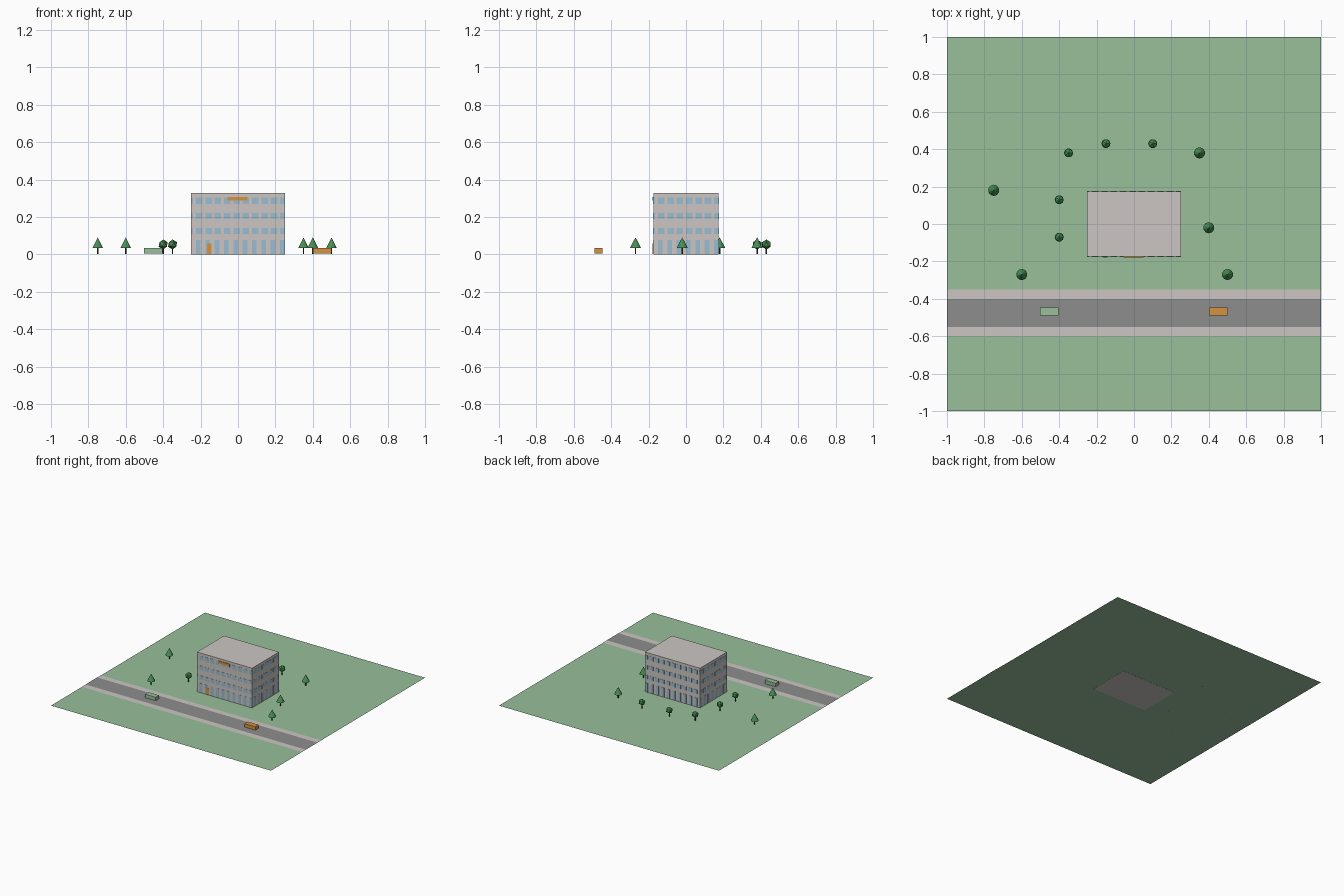
import bpy, bmesh, math
from mathutils import Matrix

if "Cube" in bpy.data.objects:
    bpy.data.objects.remove(bpy.data.objects["Cube"])


def material(name, r, g, b):
    # sRGB bytes to linear diffuse colour
    lin = [((c / 255 + 0.055) / 1.055) ** 2.4 for c in (r, g, b)]
    m = bpy.data.materials.new(name)
    m.diffuse_color = (*lin, 1)
    m.use_nodes = True
    m.node_tree.nodes["Principled BSDF"].inputs["Base Color"].default_value = m.diffuse_color
    return m


GRASS = material("grass green", 152, 192, 154)
STONE = material("pale stone", 204, 198, 194)
ASPHALT = material("asphalt grey", 141, 141, 141)
GLASS = material("window blue", 155, 190, 209)
ORANGE = material("orange", 212, 148, 62)
LEAF = material("leaf green", 72, 142, 84)
BARK = material("dark bark", 62, 54, 46)


def finish(name, bm, mats):
    me = bpy.data.meshes.new(name)
    bm.to_mesh(me)
    bm.free()
    for m in mats:
        me.materials.append(m)
    ob = bpy.data.objects.new(name, me)
    bpy.context.collection.objects.link(ob)
    return ob


def add_box(bm, x0, x1, y0, y1, z0, z1):
    mat = Matrix.Translation(((x0 + x1) / 2, (y0 + y1) / 2, (z0 + z1) / 2))
    mat = mat @ Matrix.Diagonal((x1 - x0, y1 - y0, z1 - z0, 1))
    bmesh.ops.create_cube(bm, size=1, matrix=mat)


def box(name, mat, *dims):
    bm = bmesh.new()
    add_box(bm, *dims)
    return finish(name, bm, [mat])


def sheet(name, mat, y0, y1, z):
    bm = bmesh.new()
    bm.faces.new([bm.verts.new((x, y, z)) for x, y in
                  ((-1, y0), (1, y0), (1, y1), (-1, y1))])
    return finish(name, bm, [mat])


# Ground, pavements and road
sheet("lawn", GRASS, -1, 1, 0.001)
sheet("pavement_far", STONE, -0.4, -0.35, 0.002)
sheet("pavement_near", STONE, -0.6, -0.55, 0.002)
sheet("road", ASPHALT, -0.55, -0.4, 0.003)

# Building block
HX, HY, OUT = 0.25, 0.175, 0.0015
box("building", STONE, -HX, HX, -HY, HY, 0, 0.327)

# Window plates: (bottom, top, width) for each floor, repeated along each wall
FLOORS = [(0.002, 0.078, 0.025), (0.11, 0.142, 0.035),
          (0.19, 0.222, 0.035), (0.27, 0.305, 0.035)]
bm = bmesh.new()
for z0, z1, width in FLOORS:
    for half, along_x in ((HX, True), (HY, False)):
        for i in range(-1, round(half * 2 / 0.05)):
            a = -half + 0.025 + i * 0.05
            a0, a1 = max(a, -half), min(a + width, half)
            if a1 - a0 < 0.002:
                continue
            for side in (-1, 1):
                d = side * (HY if along_x else HX)
                d0, d1 = sorted((d, d + side * OUT))
                if along_x:
                    add_box(bm, a0, a1, d0, d1, z0, z1)
                else:
                    add_box(bm, d0, d1, a0, a1, z0, z1)
finish("windows", bm, [GLASS])

# Entrance door and sign board
box("door", ORANGE, -0.165, -0.141, -HY - 0.003, -HY, 0.002, 0.057)
box("sign_board", ORANGE, -0.055, 0.051, -HY - 0.005, -HY, 0.288, 0.308)

# Parked vehicles
box("green_car", GRASS, -0.502, -0.405, -0.49, -0.446, 0.005, 0.033)
box("orange_car", ORANGE, 0.4, 0.5, -0.49, -0.446, 0.005, 0.033)


# Trees: thin trunk with a cone or a faceted ball on top
def tree(name, x, y, pine):
    bm = bmesh.new()
    bmesh.ops.create_cone(bm, cap_ends=True, segments=6, radius1=0.004, radius2=0.004,
                          depth=0.04, matrix=Matrix.Translation((x, y, 0.021)))
    trunk = set(bm.faces)
    if pine:
        bmesh.ops.create_cone(bm, cap_ends=True, segments=10, radius1=0.03, radius2=0,
                              depth=0.057, matrix=Matrix.Translation((x, y, 0.0625)))
    else:
        bmesh.ops.create_icosphere(bm, subdivisions=1, radius=0.027,
                                   matrix=Matrix.Translation((x, y, 0.053)))
    for f in bm.faces:
        f.material_index = 0 if f in trunk else 1
    finish(name, bm, [BARK, LEAF])


for x, y in ((-0.75, 0.18), (-0.6, -0.27), (0.5, -0.27), (0.4, -0.02), (0.35, 0.38)):
    tree("pine_tree", x, y, True)
for x, y in ((-0.35, 0.38), (-0.15, 0.43), (0.1, 0.43), (-0.4, 0.13), (-0.4, -0.07)):
    tree("round_tree", x, y, False)
